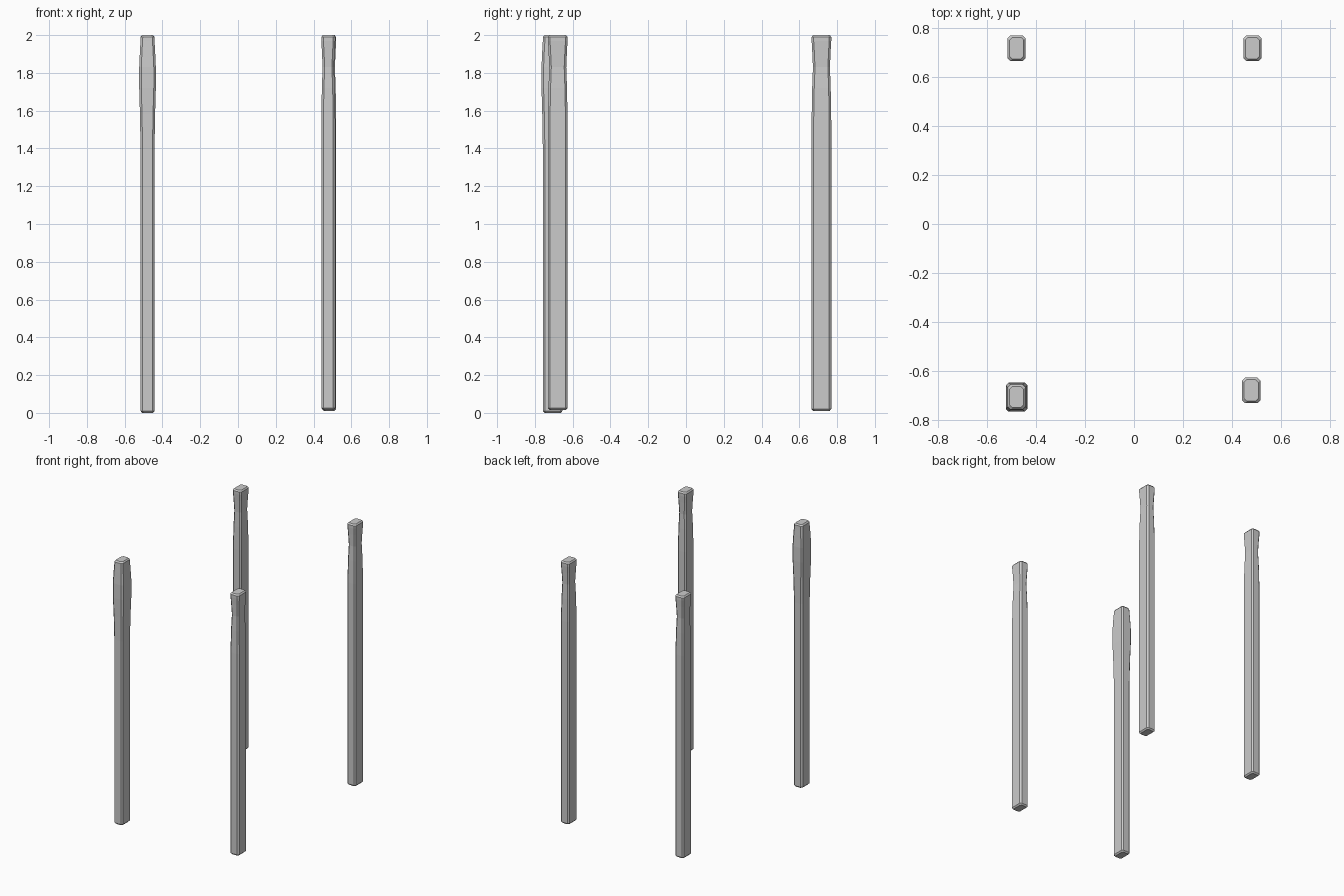
import bpy, bmesh

cube = bpy.data.objects.get("Cube")
if cube:
    bpy.data.objects.remove(cube, do_unlink=True)

grey = bpy.data.materials.new("plain grey")
grey.use_nodes = True
colour = (0.6, 0.6, 0.6, 1)
grey.diffuse_color = colour
grey.node_tree.nodes["Principled BSDF"].inputs["Base Color"].default_value = colour

CHAMFER = 0.011
HALF_X, HALF_Y = 0.037, 0.052


def ring(bm, cx, cy, z, grow):
    """Rectangle with chamfered corners, grown or shrunk by an offset."""
    hx, hy, c = HALF_X + grow, HALF_Y + grow, CHAMFER
    corners = [(hx, hy - c), (hx - c, hy), (c - hx, hy), (-hx, hy - c),
               (-hx, c - hy), (c - hx, -hy), (hx - c, -hy), (hx, c - hy)]
    return [bm.verts.new((cx + x, cy + y, z)) for x, y in corners]


def post(name, cx, cy, foot, sections):
    """Loft a post from its chamfered foot through the carved upper part."""
    bm = bmesh.new()
    levels = [(foot, -0.009), (foot + 0.01, 0)] + sections
    rings = [ring(bm, cx, cy, z, grow) for z, grow in levels]
    for low, high in zip(rings, rings[1:]):
        for i in range(8):
            j = (i + 1) % 8
            bm.faces.new((low[i], low[j], high[j], high[i]))
    bm.faces.new(reversed(rings[0]))
    bm.faces.new(rings[-1])
    mesh = bpy.data.meshes.new(name)
    bm.to_mesh(mesh)
    bm.free()
    mesh.materials.append(grey)
    bpy.context.collection.objects.link(bpy.data.objects.new(name, mesh))


# Upper ends: three are slightly waisted, one swells outward
waisted = [(1.55, 0), (1.72, -0.003), (1.83, -0.007), (1.92, -0.003),
           (1.97, 0), (1.99, 0), (2.0, -0.008)]
swollen = [(1.4, 0), (1.58, 0.003), (1.72, 0.007), (1.83, 0.007),
           (1.92, 0.003), (1.97, 0), (1.99, -0.001), (2.0, -0.009)]

post("front_right_post", -0.479, -0.706, 0.0, swollen)
post("front_left_post", 0.478, -0.679, 0.015, waisted)
post("back_right_post", -0.479, 0.717, 0.01, waisted)
post("back_left_post", 0.483, 0.717, 0.01, waisted)
